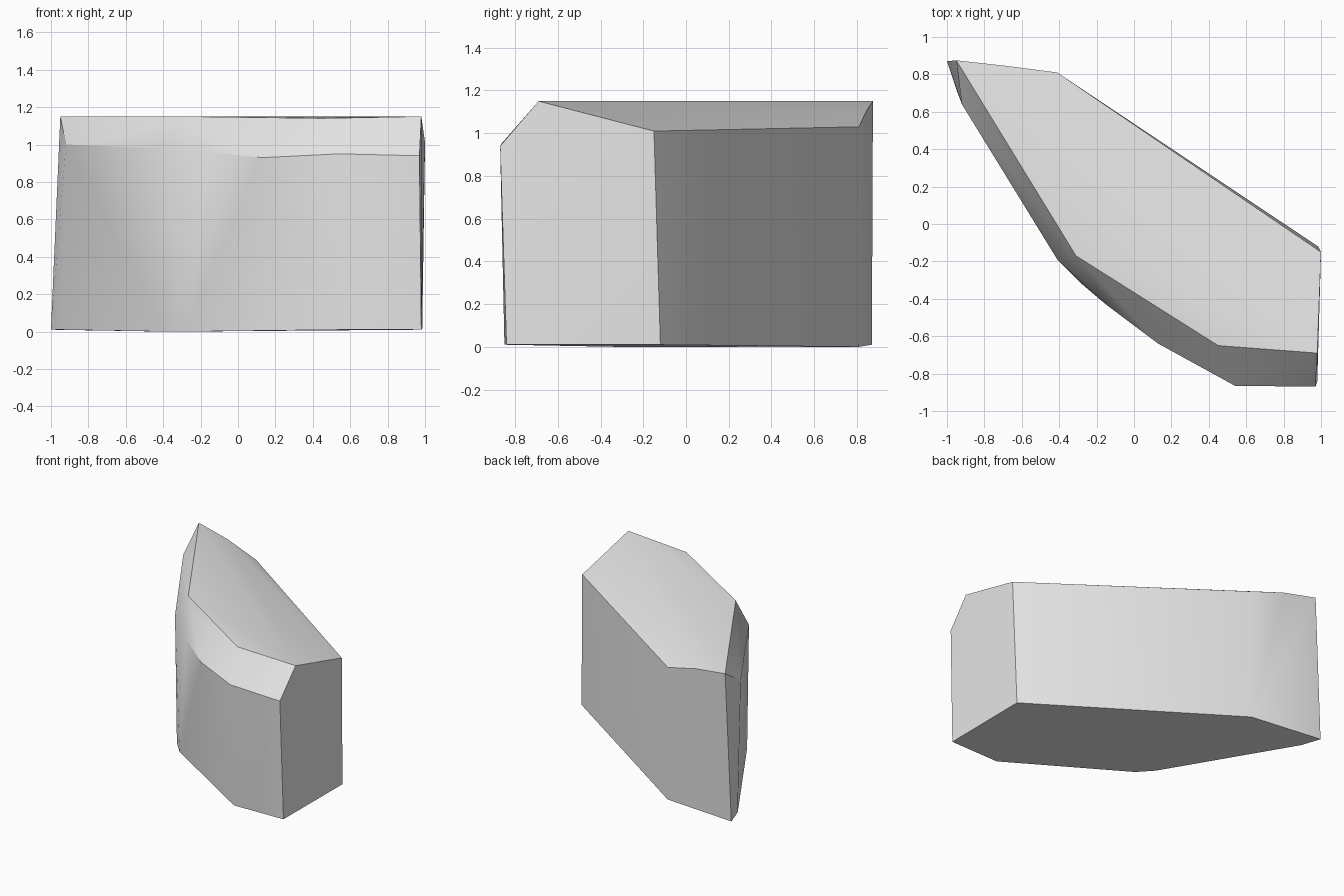
import bpy
import bmesh

cube = bpy.data.objects.get("Cube")
if cube:
    bpy.data.objects.remove(cube, do_unlink=True)

# Stone colour
stone = bpy.data.materials.new("stone_grey")
stone.use_nodes = True
grey = (0.8, 0.8, 0.8, 1)
stone.diffuse_color = grey
stone.node_tree.nodes["Principled BSDF"].inputs["Base Color"].default_value = grey

# Foot outline of the slab, nearly flat
foot = [(0.98, -0.84, 0.01), (0.985, -0.12, 0.01), (-0.41, 0.81, 0),
        (-1, 0.87, 0.01), (-0.95, 0.72, 0.01), (-0.38, -0.21, 0),
        (-0.28, -0.32, 0), (0.56, -0.85, 0.01)]

# Shoulder where the front wall breaks into the chamfer
shoulder = [(0.97, -0.87, 0.94), (0.54, -0.865, 0.95), (0.13, -0.64, 0.93),
            (-0.15, -0.43, 0.96), (-0.41, -0.19, 0.98), (-0.92, 0.64, 1.0)]

# Crown, sloping down to the back edge
crown = [(0.98, -0.69, 1.15), (0.45, -0.65, 1.14), (-0.31, -0.17, 1.15),
         (-0.95, 0.875, 1.15), (-0.68, 0.845, 1.105), (-0.41, 0.81, 1.03),
         (1, -0.15, 1.01)]

# Wrap the outlines into one faceted boulder
bm = bmesh.new()
for point in foot + shoulder + crown:
    bm.verts.new(point)
hull = bmesh.ops.convex_hull(bm, input=bm.verts[:])
spare = {g for g in hull["geom_interior"] + hull["geom_unused"]
         if isinstance(g, bmesh.types.BMVert)}
bmesh.ops.delete(bm, geom=list(spare), context="VERTS")
bmesh.ops.recalc_face_normals(bm, faces=bm.faces[:])

mesh = bpy.data.meshes.new("rock_slab")
bm.to_mesh(mesh)
bm.free()
mesh.materials.append(stone)
rock = bpy.data.objects.new("rock_slab", mesh)
bpy.context.collection.objects.link(rock)

# Soft shading with crisp ridges
bpy.ops.object.select_all(action="DESELECT")
rock.select_set(True)
bpy.context.view_layer.objects.active = rock
bpy.ops.object.shade_smooth_by_angle(angle=0.524)
